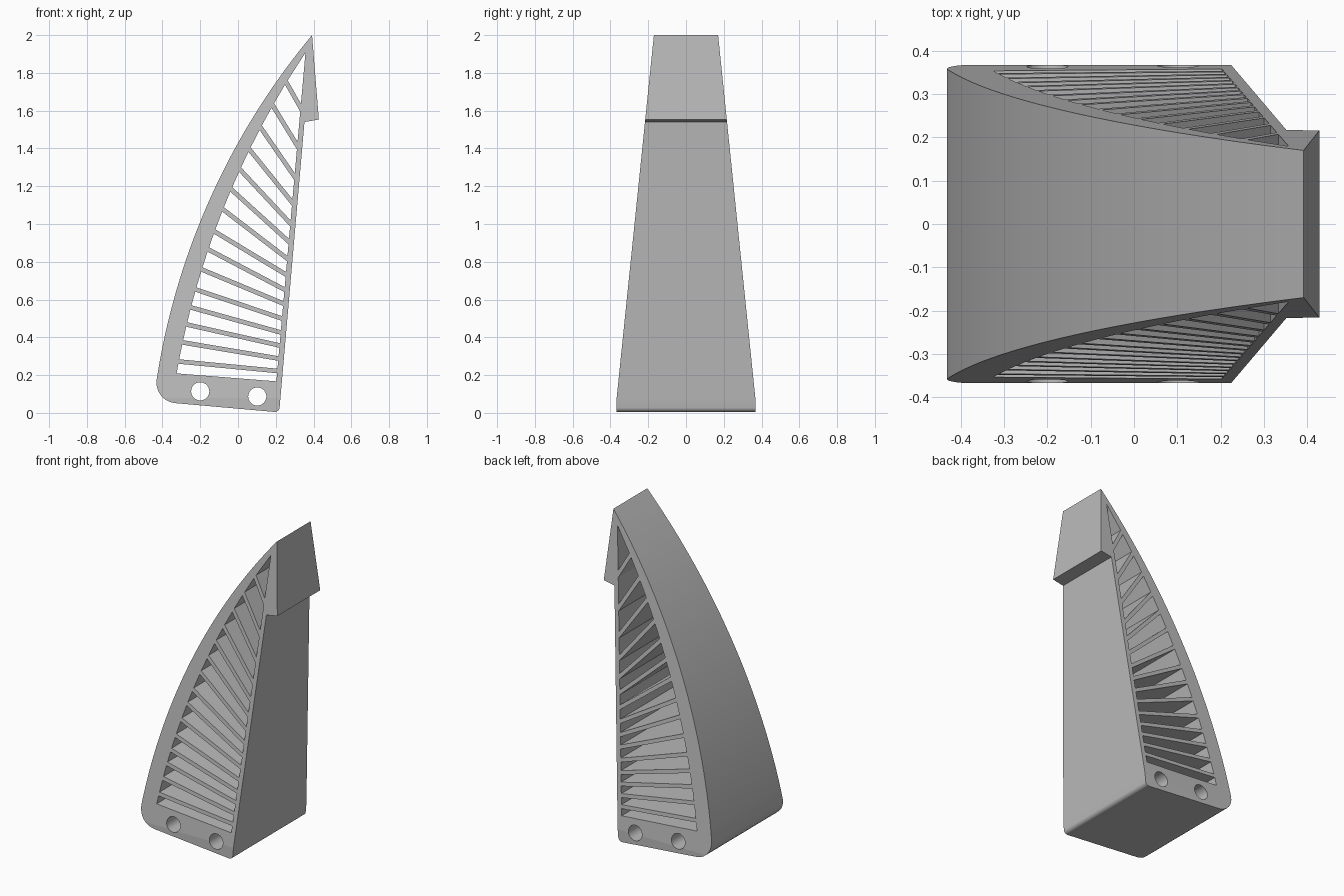
import bpy
import bmesh
from math import cos, sin, pi, atan2
from mathutils import Vector

cube = bpy.data.objects.get("Cube")
if cube:
    bpy.data.objects.remove(cube, do_unlink=True)

grey = bpy.data.materials.new("plain_grey")
grey.use_nodes = True
grey.diffuse_color = (0.5, 0.5, 0.5, 1)
grey.node_tree.nodes["Principled BSDF"].inputs["Base Color"].default_value = (0.5, 0.5, 0.5, 1)


def circle_through(a, b, c):
    """Centre and radius of the circle through three profile points."""
    a, b, c = Vector(a), Vector(b), Vector(c)
    p, q = b - a, c - a
    d = 2 * (p.x * q.y - p.y * q.x)
    off = Vector((q.y * p.dot(p) - p.y * q.dot(q), p.x * q.dot(q) - q.x * p.dot(p))) / d
    return a + off, off.length


def arc_x(circle, z):
    """Left side of a circle at height z."""
    centre, r = circle
    return centre.x - (r * r - (z - centre.y) ** 2) ** 0.5


def fillet(prev, corner, nxt, r, n=10):
    """Rounded corner, drawn as a short quadratic with tangent length r."""
    c = Vector(corner)
    a = c + (Vector(prev) - c).normalized() * r
    b = c + (Vector(nxt) - c).normalized() * r
    k = 0.4142   # rational weight that makes a right angle round
    w = k * 1.7
    pts = []
    for i in range(n + 1):
        t = i / n
        f, g, h = (1 - t) ** 2, 2 * w * t * (1 - t), t * t
        pts.append((a * f + c * g + b * h) / (f + g + h))
    return pts


# Outer silhouette: curved back, rounded foot, straight front and hooked tip
tip, heel = (0.392, 2.0), (-0.43, 0.18)
back = circle_through(heel, (-0.205, 1.0), tip)
foot_left, foot_right, notch = (-0.45, 0.062), (0.218, 0.003), (0.352, 1.54)
steps = 40
outline = [(arc_x(back, z), z) for z in
           [tip[1] + (heel[1] - tip[1]) * i / steps for i in range(steps)]]
outline += fillet(heel, foot_left, foot_right, 0.12)
outline += fillet(foot_left, foot_right, notch, 0.025, 6)
outline += [notch, (0.428, 1.553)]

# Slots between slanted ribs
inner = circle_through((-0.325, 0.209), (-0.082, 1.07), (0.357, 1.907))
rib_left = [0.272, 0.373, 0.468, 0.558, 0.653, 0.759, 0.865, 0.96,
            1.077, 1.183, 1.288, 1.394, 1.51, 1.627, 1.749]
rib_right = [0.222, 0.288, 0.357, 0.426, 0.5, 0.579, 0.653, 0.733,
             0.817, 0.907, 1.003, 1.114, 1.251, 1.415, 1.616]


def left_pt(z):
    return Vector((arc_x(inner, z), z))


def right_pt(z):
    return Vector((0.203 + (z - 0.167) * 0.0886, z))


def rib_edges(zl, zr, half=0.012):
    """Lower and upper edge of a rib, each as (left, right) points."""
    u = (right_pt(zr) - left_pt(zl)).normalized()
    shift = []
    for pt, z in ((left_pt, zl), (right_pt, zr)):
        w = (pt(z + 0.01) - pt(z - 0.01)).normalized()
        shift.append(half * w.y / abs(u.x * w.y - u.y * w.x))
    return [(left_pt(zl + s * shift[0]), right_pt(zr + s * shift[1])) for s in (-1, 1)]


loops = [outline]
floor = (left_pt(0.209), right_pt(0.167))
for zl, zr in zip(rib_left, rib_right):
    low, high = rib_edges(zl, zr)
    loops.append([floor[0], floor[1], low[1], low[0]])
    floor = high
loops.append([floor[0], floor[1], right_pt(1.907)])

# Two round pin holes
for x, z in ((-0.2, 0.114), (0.102, 0.087)):
    loops.append([(x + 0.048 * cos(a), z + 0.048 * sin(a))
                  for a in [2 * pi * i / 32 for i in range(32)]])

# Fill the profile, push it through and taper its width
bm = bmesh.new()
edges = []
for loop in loops:
    vs = [bm.verts.new((p[0], -1, p[1])) for p in loop]
    edges += [bm.edges.new((v, vs[i - 1])) for i, v in enumerate(vs)]
bmesh.ops.triangle_fill(bm, edges=edges, normal=(0, -1, 0), use_beauty=True)
ext = bmesh.ops.extrude_face_region(bm, geom=bm.faces[:], use_keep_orig=True)
for v in ext["geom"]:
    if isinstance(v, bmesh.types.BMVert):
        v.co.y = 1
KINK = 0.08
bmesh.ops.bisect_plane(bm, geom=bm.verts[:] + bm.edges[:] + bm.faces[:],
                       plane_co=(0, 0, KINK), plane_no=(0, 0, 1))
for v in bm.verts:
    v.co.y *= 0.367 - 0.197 * max(0, v.co.z - KINK) / (2 - KINK)
bmesh.ops.recalc_face_normals(bm, faces=bm.faces[:])

mesh = bpy.data.meshes.new("ribbed_finger")
bm.to_mesh(mesh)
bm.free()
finger = bpy.data.objects.new("ribbed_finger", mesh)
bpy.context.collection.objects.link(finger)
mesh.materials.append(grey)

# Smooth the curved walls, keep both side plates flat
bpy.context.view_layer.objects.active = finger
finger.select_set(True)
bpy.ops.object.shade_smooth_by_angle(angle=0.4)
for f in mesh.polygons:
    if abs(f.normal.y) > 0.9:
        f.use_smooth = False
